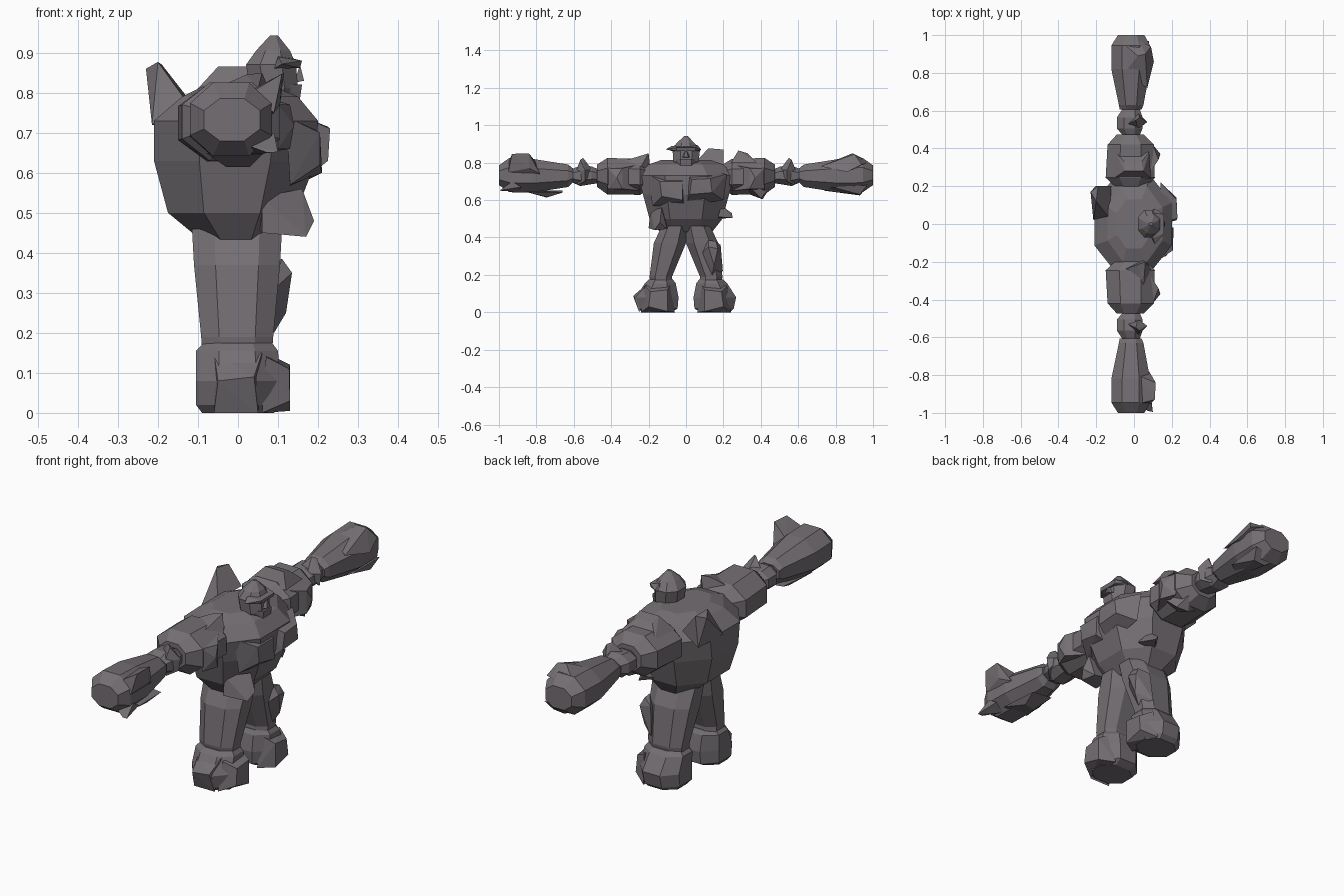
import bpy, bmesh
from mathutils import Vector

stone = bpy.data.materials.new("grey stone")
stone.diffuse_color = (0.175, 0.158, 0.172, 1)


def finish(name, bm):
    bmesh.ops.recalc_face_normals(bm, faces=bm.faces)
    me = bpy.data.meshes.new(name)
    bm.to_mesh(me)
    bm.free()
    me.materials.append(stone)
    ob = bpy.data.objects.new(name, me)
    bpy.context.collection.objects.link(ob)
    return ob


def loft(name, axis, rings, cut=0.28, side=1):
    """Chamfered box sections (pos, a0, a1, b0, b1) joined along an axis; side flips y."""
    bm = bmesh.new()
    prev = None
    loops = []
    for p, a0, a1, b0, b1 in rings:
        ca, cb = (a1 - a0) * cut, (b1 - b0) * cut
        outline = [(a0 + ca, b0), (a1 - ca, b0), (a1, b0 + cb), (a1, b1 - cb),
                   (a1 - ca, b1), (a0 + ca, b1), (a0, b1 - cb), (a0, b0 + cb)]
        loop = []
        for a, b in outline:
            x, y, z = (a, p, b) if axis == "y" else (a, b, p)
            loop.append(bm.verts.new((x, y * side, z)))
        if prev:
            for i in range(8):
                j = (i + 1) % 8
                bm.faces.new((prev[i], prev[j], loop[j], loop[i]))
        loops.append(loop)
        prev = loop
    bm.faces.new(loops[0])
    bm.faces.new(loops[-1])
    return finish(name, bm)


def rock(name, *pts):
    """Angular lump: convex hull of a few corners."""
    bm = bmesh.new()
    for p in pts:
        bm.verts.new(Vector(p))
    bmesh.ops.convex_hull(bm, input=bm.verts)
    return finish(name, bm)


# Torso
loft("torso", "z", [(0.43, -0.09, 0.08, -0.14, 0.14), (0.50, -0.175, 0.145, -0.195, 0.195),
                    (0.63, -0.21, 0.195, -0.23, 0.23), (0.73, -0.21, 0.20, -0.258, 0.258),
                    (0.79, -0.14, 0.15, -0.20, 0.20), (0.815, -0.09, 0.09, -0.13, 0.13)])
rock("chest_slab", (0.225, 0.02, 0.63), (0.225, 0.14, 0.64), (0.23, 0.03, 0.71), (0.225, 0.13, 0.715),
     (0.15, 0, 0.57), (0.15, 0.2, 0.60), (0.14, 0, 0.75), (0.14, 0.22, 0.74))
rock("chest_plate", (0.21, -0.02, 0.60), (0.205, -0.13, 0.62), (0.205, -0.02, 0.70), (0.205, -0.14, 0.70),
     (0.13, 0, 0.56), (0.13, -0.18, 0.57), (0.12, 0, 0.75), (0.12, -0.2, 0.74))
rock("hip_spike", (0.19, -0.14, 0.48), (0.17, -0.17, 0.44), (0.15, -0.10, 0.445), (0.16, -0.13, 0.56),
     (0.06, -0.20, 0.45), (0.05, -0.10, 0.46), (0.06, -0.19, 0.54))
rock("side_chip", (0.08, 0.25, 0.505), (0.06, 0.245, 0.53), (0.12, 0.17, 0.51), (0.02, 0.17, 0.50),
     (0.07, 0.19, 0.57))
rock("back_spike", (-0.23, 0.17, 0.86), (-0.20, 0.12, 0.877), (-0.19, 0.20, 0.87), (-0.215, 0.02, 0.72),
     (-0.205, 0.20, 0.72), (-0.13, 0.03, 0.78), (-0.12, 0.20, 0.78))

# Head
loft("head", "z", [(0.765, 0.05, 0.13, -0.05, 0.05), (0.81, 0.03, 0.15, -0.068, 0.068),
                   (0.87, 0.02, 0.145, -0.072, 0.075), (0.905, 0.045, 0.13, -0.05, 0.045),
                   (0.943, 0.08, 0.10, -0.008, 0.008)])
rock("brow", (0.16, -0.05, 0.88), (0.16, 0.05, 0.88), (0.155, -0.05, 0.862), (0.155, 0.05, 0.862),
     (0.11, -0.107, 0.872), (0.11, 0.082, 0.87), (0.10, -0.075, 0.89), (0.10, 0.06, 0.895),
     (0.09, -0.07, 0.86), (0.09, 0.07, 0.86))
rock("nose", (0.165, -0.012, 0.83), (0.165, 0.012, 0.83), (0.155, 0, 0.87), (0.14, -0.025, 0.825),
     (0.14, 0.025, 0.825))
rock("jaw", *[(x, s * y, z) for s in (1, -1) for x, y, z in
              ((0.16, 0.03, 0.82), (0.155, 0.03, 0.785), (0.12, 0.06, 0.82), (0.11, 0.045, 0.775))])

for s, tag in ((1, "left"), (-1, "right")):
    # Arms
    loft(tag + "_upper_arm", "y", [(0.18, -0.08, 0.05, 0.67, 0.78), (0.245, -0.15, 0.11, 0.628, 0.82),
                                   (0.42, -0.14, 0.105, 0.63, 0.825), (0.475, -0.09, 0.05, 0.67, 0.79)], side=s)
    rock(tag + "_arm_boss", *[(x, s * y, z) for x, y, z in
         ((0.14, 0.37, 0.72), (0.13, 0.34, 0.66), (0.13, 0.34, 0.77), (0.10, 0.42, 0.77), (0.10, 0.42, 0.66),
          (0.07, 0.25, 0.65), (0.07, 0.25, 0.79))])
    loft(tag + "_elbow", "y", [(0.47, -0.06, 0.03, 0.69, 0.765), (0.505, -0.09, 0.045, 0.685, 0.78),
                               (0.565, -0.09, 0.045, 0.675, 0.785), (0.61, -0.06, 0.03, 0.695, 0.765)], side=s)
    rock(tag + "_elbow_spike", *[(x, s * y, z) for x, y, z in
         ((0.01, 0.55, 0.825), (0.03, 0.565, 0.815), (0.07, 0.54, 0.76), (0.06, 0.54, 0.70),
          (-0.05, 0.52, 0.76), (0.02, 0.50, 0.76), (0.02, 0.59, 0.75), (0.02, 0.58, 0.68))])
    loft(tag + "_fist", "y", [(0.605, -0.075, 0.04, 0.695, 0.77), (0.63, -0.08, 0.05, 0.67, 0.79),
                              (0.82, -0.12, 0.085, 0.64, 0.82), (0.945, -0.12, 0.085, 0.642, 0.825),
                              (1.0, -0.085, 0.055, 0.68, 0.785)], side=s)

    # Legs and feet
    loft(tag + "_leg", "z", [(0.15, -0.09, 0.085, 0.07, 0.19), (0.19, -0.092, 0.088, 0.075, 0.195),
                             (0.37, -0.11, 0.105, 0.0, 0.172), (0.46, -0.115, 0.11, -0.01, 0.13)], cut=0.25, side=s)
    loft(tag + "_foot", "z", [(0.0, -0.09, 0.09, 0.08, 0.235), (0.02, -0.105, 0.10, 0.045, 0.255),
                              (0.08, -0.105, 0.105, 0.04, 0.268), (0.155, -0.105, 0.10, 0.055, 0.22),
                              (0.175, -0.085, 0.085, 0.07, 0.20)], side=s)
    rock(tag + "_toe", *[(x, s * y, z) for x, y, z in
         ((0.13, 0.10, 0.005), (0.13, 0.20, 0.03), (0.13, 0.10, 0.12), (0.128, 0.19, 0.11), (0.06, 0.06, 0.0),
          (0.06, 0.24, 0.0), (0.07, 0.08, 0.15), (0.07, 0.22, 0.14))])

# Uneven lumps that differ between the two arms and legs
rock("left_shoulder_lump", (-0.05, 0.28, 0.865), (0.05, 0.28, 0.865), (0.04, 0.33, 0.85), (-0.05, 0.33, 0.85),
     (-0.11, 0.24, 0.80), (0.09, 0.24, 0.80), (0.08, 0.38, 0.80), (-0.10, 0.38, 0.80))
rock("left_arm_under_lump", (0.02, 0.41, 0.604), (0.08, 0.40, 0.61), (0.02, 0.34, 0.63), (0.11, 0.34, 0.67),
     (0.04, 0.45, 0.67), (-0.05, 0.40, 0.64))
rock("right_shoulder_spike", (0.06, -0.20, 0.85), (0.02, -0.215, 0.845), (0.09, -0.24, 0.78),
     (-0.08, -0.25, 0.80), (0.05, -0.33, 0.81), (0.04, -0.19, 0.76))
rock("left_knuckle", (0.02, 0.89, 0.85), (0.06, 0.90, 0.845), (0.09, 0.94, 0.79), (-0.05, 0.95, 0.82),
     (-0.05, 0.80, 0.81), (0.07, 0.72, 0.78), (0.105, 0.86, 0.75), (0.03, 0.97, 0.80))
rock("left_palm", (0.0, 0.93, 0.625), (0.06, 0.93, 0.63), (0.08, 0.97, 0.68), (-0.06, 0.96, 0.66),
     (0.0, 0.74, 0.65), (0.07, 0.78, 0.67))
rock("right_knuckle", (0.115, -0.84, 0.85), (0.11, -0.93, 0.847), (0.03, -0.95, 0.80), (0.09, -0.95, 0.75),
     (0.02, -0.80, 0.80), (0.08, -0.78, 0.74), (0.105, -0.84, 0.77))
rock("right_palm", (-0.03, -0.75, 0.615), (0.03, -0.74, 0.615), (0.05, -0.66, 0.64), (-0.06, -0.66, 0.65),
     (-0.08, -0.86, 0.65), (0.06, -0.86, 0.645))
rock("right_thumb_spike", (0.10, -0.995, 0.652), (0.075, -0.99, 0.65), (0.09, -0.93, 0.70), (0.02, -0.96, 0.67),
     (0.03, -0.90, 0.645), (0.085, -0.88, 0.67))
rock("left_knee_plate", (0.135, 0.12, 0.35), (0.13, 0.17, 0.34), (0.11, 0.12, 0.385), (0.11, 0.16, 0.38),
     (0.12, 0.15, 0.25), (0.09, 0.14, 0.20), (0.06, 0.185, 0.36), (0.05, 0.197, 0.22), (0.08, 0.07, 0.30))
rock("right_foot_lump", (0.04, -0.28, 0.09), (-0.05, -0.28, 0.08), (0.05, -0.25, 0.0), (-0.06, -0.25, 0.0),
     (0.06, -0.21, 0.15), (-0.06, -0.21, 0.15))
